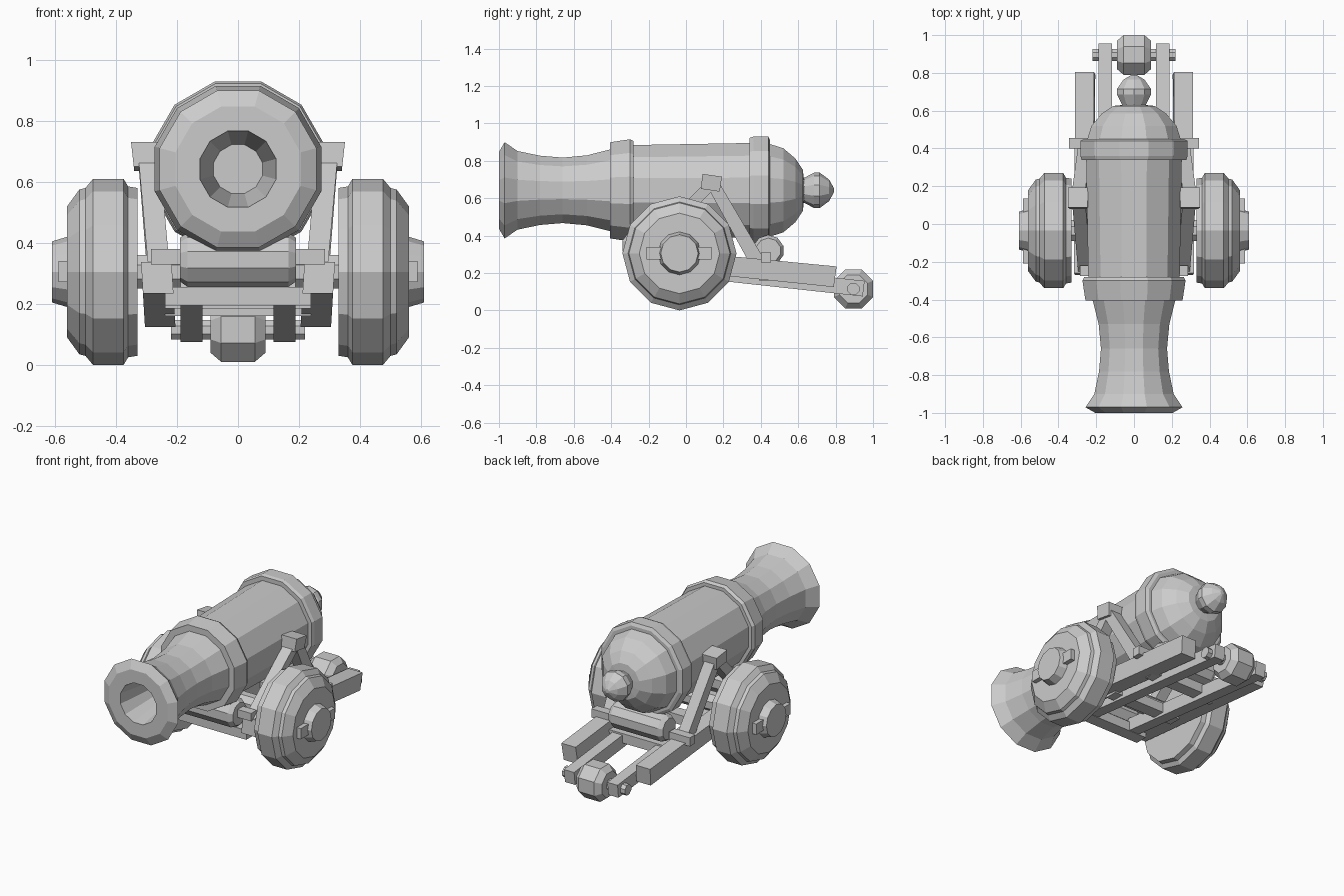
import bpy, bmesh
from math import sin, cos, pi

if "Cube" in bpy.data.objects:
    bpy.data.objects.remove(bpy.data.objects["Cube"])


def finish(name, bm, mirror=False):
    bmesh.ops.recalc_face_normals(bm, faces=bm.faces[:])
    me = bpy.data.meshes.new(name)
    bm.to_mesh(me)
    bm.free()
    ob = bpy.data.objects.new(name, me)
    bpy.context.collection.objects.link(ob)
    if mirror:
        m = ob.modifiers.new("Mirror", 'MIRROR')
        m.use_axis[0] = True
        m.use_mirror_merge = False
    return ob


def lathe(name, profile, axis, centre, n=12, flat=False, mirror=False):
    """Spin (along, radius) pairs about the x or y axis; flat puts a side on top."""
    bm = bmesh.new()
    off = pi / n if flat else 0
    k = 1 / cos(pi / n) if flat else 1      # radii are then to the flats
    rings = []
    for t, r in profile:
        ring = []
        for i in range(n):
            a = 2 * pi * i / n + off
            u, w = r * k * cos(a), r * k * sin(a)
            co = (t, centre[0] + u, centre[1] + w) if axis == 'X' else (centre[0] + u, t, centre[1] + w)
            ring.append(bm.verts.new(co))
        rings.append(ring)
    for a, b in zip(rings, rings[1:]):
        for i in range(n):
            j = (i + 1) % n
            bm.faces.new((a[i], a[j], b[j], b[i]))
    bm.faces.new(rings[0])
    bm.faces.new(rings[-1])
    return finish(name, bm, mirror)


def plate(name, yz, x0, x1, lean=0.0, mirror=True):
    """Extrude a side outline from x0 to x1, leaning outward with height."""
    bm = bmesh.new()
    z0 = min(z for _, z in yz)
    a, b = [[bm.verts.new((x + lean * (z - z0), y, z)) for y, z in yz] for x in (x0, x1)]
    bm.faces.new(a)
    bm.faces.new(b)
    for i in range(len(yz)):
        j = (i + 1) % len(yz)
        bm.faces.new((a[i], a[j], b[j], b[i]))
    return finish(name, bm, mirror)


def rect(y0, y1, z0, z1):
    return [(y0, z0), (y1, z0), (y1, z1), (y0, z1)]


# Barrel with flared muzzle and tapered bore
lathe("barrel", [(-0.72, 0.08), (-1.0, 0.125), (-1.0, 0.205), (-0.97, 0.257), (-0.9, 0.21),
                 (-0.78, 0.185), (-0.66, 0.175), (-0.53, 0.187), (-0.4, 0.22), (-0.28, 0.242),
                 (0.34, 0.253), (0.44, 0.25), (0.52, 0.225), (0.585, 0.17), (0.625, 0.11),
                 (0.63, 0.06)], 'Y', (0, 0.642), 12, True)
lathe("front_band", [(-0.405, 0.21), (-0.405, 0.257), (-0.3, 0.273), (-0.28, 0.263), (-0.28, 0.23)],
      'Y', (0, 0.642), 12, True)
lathe("rear_band", [(0.34, 0.24), (0.34, 0.277), (0.36, 0.284), (0.44, 0.284), (0.45, 0.265), (0.45, 0.24)],
      'Y', (0, 0.645), 12, True)
lathe("breech_knob", [(0.6, 0.06), (0.635, 0.065), (0.685, 0.09), (0.715, 0.09), (0.765, 0.055), (0.79, 0.012)],
      'Y', (0, 0.642), 10, True)

# Wheels, hubs and linchpins
WC = (-0.035, 0.305)
lathe("wheel", [(0.33, 0.275), (0.36, 0.28), (0.375, 0.305), (0.475, 0.305), (0.5, 0.275),
                (0.52, 0.27), (0.56, 0.215)], 'X', WC, mirror=True)
lathe("hub", [(0.55, 0.118), (0.61, 0.1)], 'X', WC, mirror=True)
plate("linchpin", rect(-0.21, 0.135, 0.272, 0.34), 0.55, 0.588)
lathe("axle", [(-0.34, 0.055), (0.34, 0.055)], 'X', WC, 8, True)

# Sloping side rails and inner trail arms
plate("side_rail", [(-0.27, 0.235), (0.79, 0.125), (0.805, 0.235), (-0.26, 0.338)], 0.205, 0.305, 0.06)
plate("trail_arm", [(-0.2, 0.2), (0.945, 0.075), (0.955, 0.158), (-0.19, 0.28)], 0.117, 0.188)

# Leaning A-frame supports
plate("front_leg", [(-0.26, 0.33), (-0.16, 0.33), (0.17, 0.67), (0.09, 0.67)], 0.225, 0.295, 0.09)
plate("rear_leg", [(0.33, 0.27), (0.42, 0.27), (0.185, 0.67), (0.11, 0.67)], 0.225, 0.295, 0.08)
plate("support_cap", [(0.08, 0.65), (0.18, 0.635), (0.192, 0.715), (0.088, 0.73)], 0.235, 0.34, 0.11)
plate("rear_clamp", rect(0.4, 0.455, 0.255, 0.31), 0.2, 0.345)
plate("front_clamp", rect(-0.275, -0.22, 0.33, 0.38), 0.15, 0.285)

# Cradle rollers and cross beams
for nm, y, z, r in (("front_roller", -0.255, 0.345, 0.085), ("rear_roller", 0.44, 0.32, 0.08)):
    lathe(nm, [(-0.19, r * 0.8), (-0.165, r), (0.165, r), (0.19, r * 0.8)], 'X', (y, z), 10, True)
for i, (y, z) in enumerate(((-0.22, 0.225), (0.08, 0.215), (0.43, 0.19))):
    plate("cross_beam_%d" % i, rect(y - 0.04, y + 0.04, z - 0.03, z + 0.03), -0.24, 0.24, mirror=False)

# Small trailing wheel
lathe("trail_wheel", [(-0.09, 0.075), (-0.055, 0.105), (0.055, 0.105), (0.09, 0.075)], 'X', (0.895, 0.115), 8, True)
lathe("trail_axle", [(-0.22, 0.032), (0.22, 0.032)], 'X', (0.895, 0.115), 8, True)
